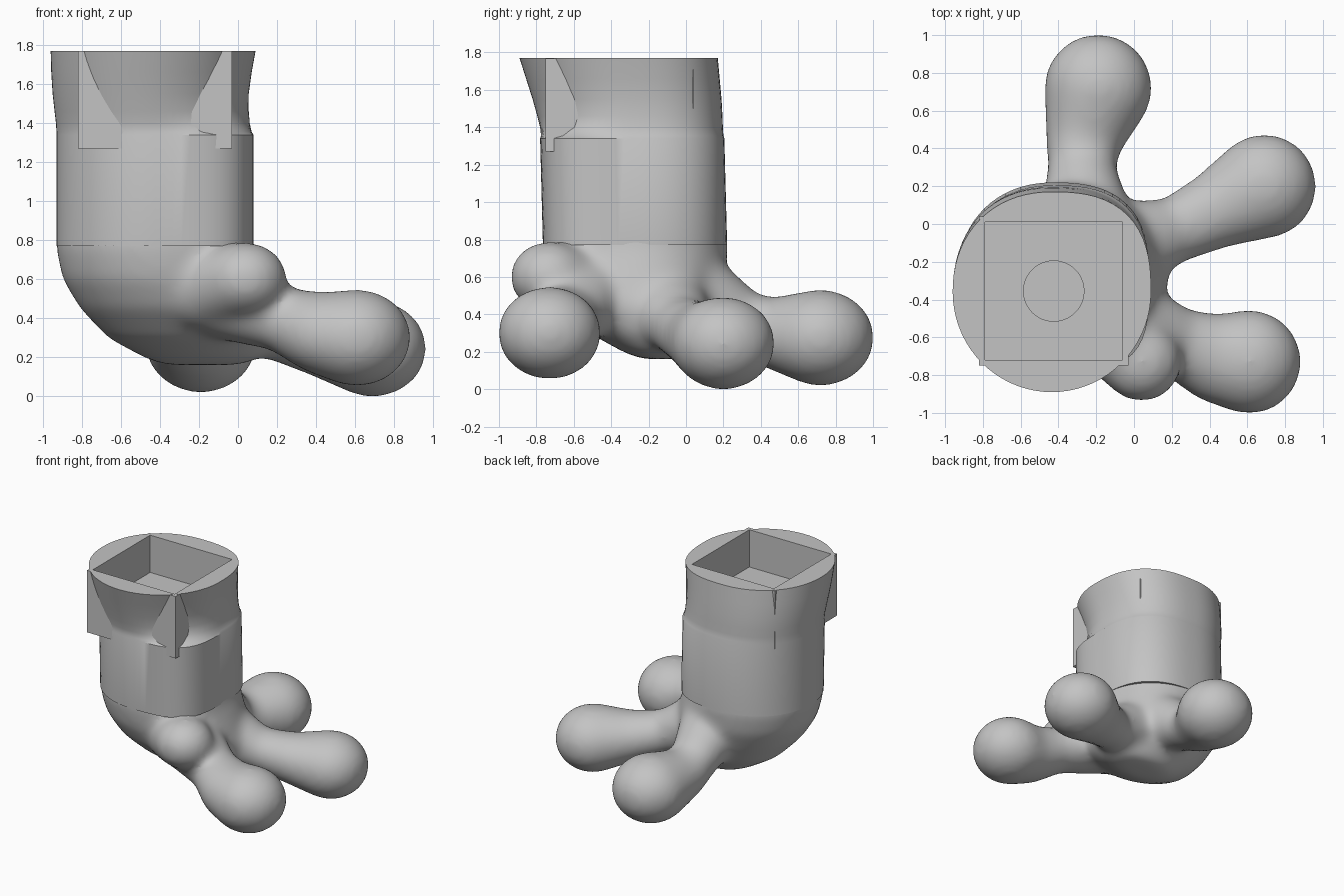
import bpy, bmesh
from math import cos, sin, pi
from mathutils import Vector, Matrix

cube = bpy.data.objects.get("Cube")
if cube:
    bpy.data.objects.remove(cube, do_unlink=True)

grey = bpy.data.materials.new("plain grey")
grey.use_nodes = True
grey.diffuse_color = (0.55, 0.55, 0.55, 1)
grey.node_tree.nodes["Principled BSDF"].inputs["Base Color"].default_value = (0.55, 0.55, 0.55, 1)


def finish(bm, name):
    bmesh.ops.recalc_face_normals(bm, faces=bm.faces)
    mesh = bpy.data.meshes.new(name)
    bm.to_mesh(mesh)
    bm.free()
    mesh.materials.append(grey)
    obj = bpy.data.objects.new(name, mesh)
    bpy.context.collection.objects.link(obj)
    return obj


def activate(obj):
    bpy.ops.object.select_all(action='DESELECT')
    obj.select_set(True)
    bpy.context.view_layer.objects.active = obj


def loft(bm, rings, back_left=2, back_right=2, sides=72):
    """Capped loft; ring = z, x range, y range, squareness of the front left corner."""
    loops = []
    for z, x0, x1, y0, y1, front in rings:
        loop = []
        for i in range(sides):
            a = 2 * pi * i / sides
            c, s = cos(a), sin(a)
            if s > 0:
                n = back_left if c > 0 else back_right
            else:
                n = front if c > 0 else 2
            k = (abs(c) ** n + abs(s) ** n) ** (-1 / n)
            loop.append(bm.verts.new(((x0 + x1) / 2 + k * c * (x1 - x0) / 2,
                                      (y0 + y1) / 2 + k * s * (y1 - y0) / 2, z)))
        loops.append(loop)
    for low, high in zip(loops, loops[1:]):
        for i in range(sides):
            j = (i + 1) % sides
            bm.faces.new((low[i], low[j], high[j], high[i]))
    bm.faces.new(loops[0][::-1])
    bm.faces.new(loops[-1])


def box(name, x0, x1, y0, y1, z0, z1):
    bm = bmesh.new()
    size = Matrix.Diagonal((x1 - x0, y1 - y0, z1 - z0, 1))
    place = Matrix.Translation(((x0 + x1) / 2, (y0 + y1) / 2, (z0 + z1) / 2))
    bmesh.ops.create_cube(bm, size=1, matrix=place @ size)
    return finish(bm, name)


def toe(bm, stations, steps=7):
    """Row of slightly flattened balls swept through x, y, z, radius stations."""
    for a, b in zip(stations, stations[1:]):
        for i in range(steps + 1):
            x, y, z, r = Vector(a).lerp(Vector(b), i / steps)
            bmesh.ops.create_icosphere(
                bm, subdivisions=3, radius=r,
                matrix=Matrix.Translation((x, y, z)) @ Matrix.Diagonal((1, 1, 0.9, 1)))


# Foot: rounded heel and four toes fused into one smooth skin
bm = bmesh.new()
loft(bm, [
    (0.16, -0.38, 0.02, -0.24, 0.0, 2),
    (0.20, -0.49, 0.12, -0.34, 0.04, 2),
    (0.30, -0.67, 0.17, -0.52, 0.10, 2),
    (0.45, -0.81, 0.19, -0.67, 0.16, 2),
    (0.60, -0.90, 0.14, -0.74, 0.21, 2),
    (0.77, -0.935, 0.08, -0.765, 0.225, 2.3),
    (0.98, -0.91, 0.06, -0.74, 0.19, 2.3),
], back_left=2.2, back_right=2.1)
toe(bm, [(-0.25, 0.0, 0.54, 0.25), (-0.28, 0.30, 0.36, 0.18),
         (-0.26, 0.47, 0.30, 0.21), (-0.19, 0.72, 0.275, 0.29)])
toe(bm, [(0, -0.10, 0.42, 0.23), (0.20, -0.04, 0.34, 0.175),
         (0.45, 0.08, 0.28, 0.21), (0.69, 0.20, 0.245, 0.28)])
toe(bm, [(-0.05, -0.52, 0.50, 0.24), (0.24, -0.63, 0.39, 0.185),
         (0.45, -0.715, 0.32, 0.24), (0.61, -0.73, 0.30, 0.28)])
toe(bm, [(-0.15, -0.53, 0.54, 0.24), (0.04, -0.73, 0.60, 0.215)])
foot = finish(bm, "foot")
remesh = foot.modifiers.new("fuse", 'REMESH')
remesh.mode = 'VOXEL'
remesh.voxel_size = 0.022
remesh.use_smooth_shade = True
smooth = foot.modifiers.new("soften", 'SMOOTH')
smooth.factor = 0.5
smooth.iterations = 40

# Leg: straight shaft with a flared cuff
bm = bmesh.new()
loft(bm, [
    (0.77, -0.93, 0.08, -0.765, 0.22, 3.5),
    (1.34, -0.93, 0.08, -0.78, 0.205, 3.5),
    (1.355, -0.93, 0.07, -0.775, 0.20, 2.8),
    (1.40, -0.933, 0.06, -0.78, 0.197, 2.2),
    (1.46, -0.94, 0.055, -0.795, 0.195, 2),
    (1.55, -0.95, 0.055, -0.82, 0.19, 2),
    (1.66, -0.957, 0.07, -0.855, 0.18, 2),
    (1.77, -0.96, 0.09, -0.89, 0.17, 2),
], back_left=2.6, back_right=2.15)
leg = finish(bm, "leg")

# Square socket casing whose corners poke through the cuff
casing = box("socket_casing", -0.82, -0.03, -0.75, 0.04, 1.27, 1.769)

# Cut the square socket and the round hole in its floor
socket = box("socket_cutter", -0.79, -0.06, -0.72, 0.01, 1.47, 2)
bm = bmesh.new()
bmesh.ops.create_cone(bm, cap_ends=True, segments=48, radius1=0.16, radius2=0.16, depth=0.4,
                      matrix=Matrix.Translation((-0.425, -0.355, 1.52)))
hole = finish(bm, "hole_cutter")
for part in (leg, casing):
    activate(part)
    for cutter in (socket, hole):
        mod = part.modifiers.new("cut", 'BOOLEAN')
        mod.operation = 'DIFFERENCE'
        mod.solver = 'EXACT'
        mod.object = cutter
        bpy.ops.object.modifier_apply(modifier=mod.name)
for cutter in (socket, hole):
    bpy.data.objects.remove(cutter, do_unlink=True)

activate(leg)
bpy.ops.object.shade_smooth_by_angle(angle=0.6)
